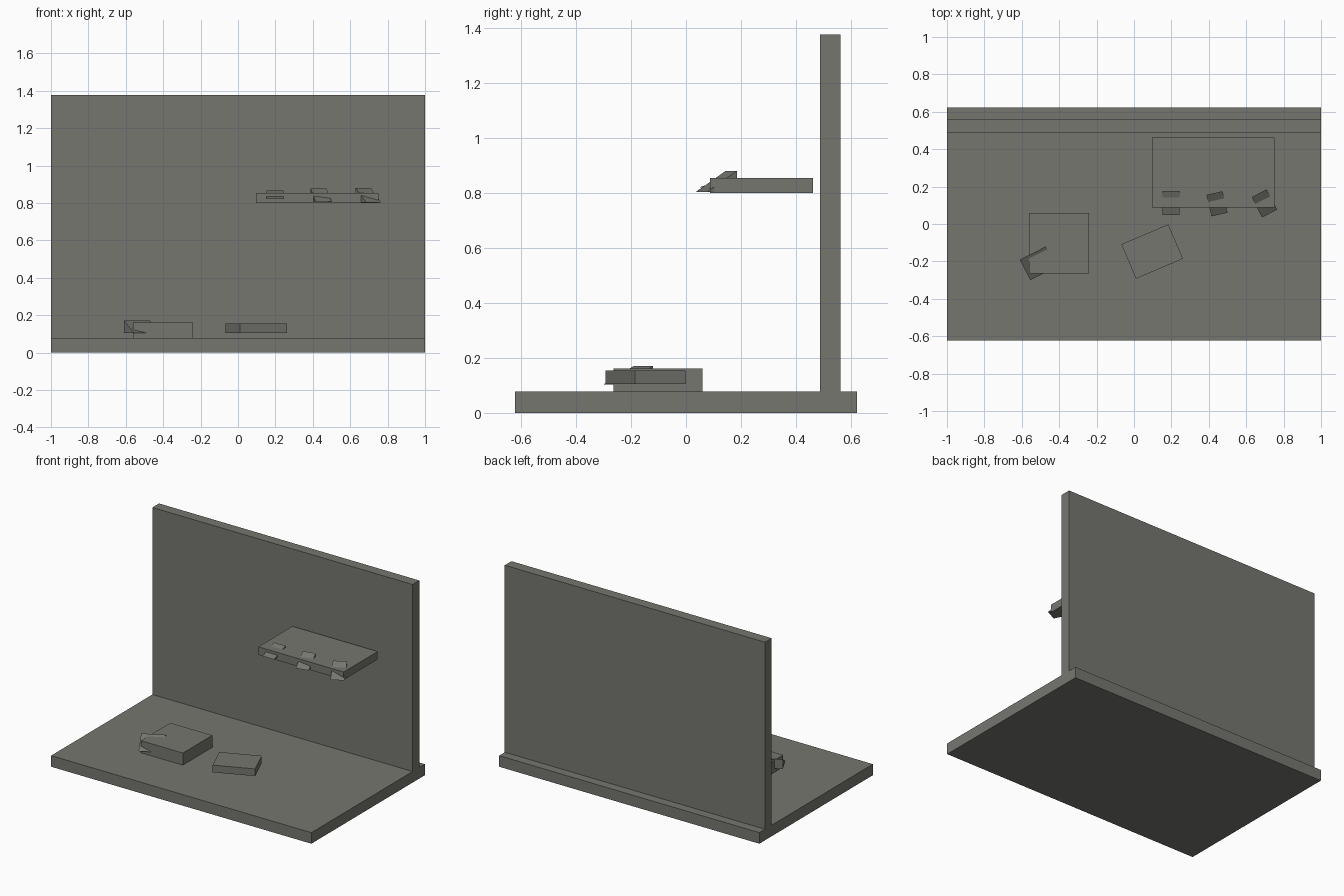
import bpy, bmesh, math
from mathutils import Matrix

if "Cube" in bpy.data.objects:
    bpy.data.objects.remove(bpy.data.objects["Cube"])

grey = bpy.data.materials.new("warm_grey")
grey.diffuse_color = (0.18, 0.18, 0.163, 1)
grey.use_nodes = True
grey.node_tree.nodes["Principled BSDF"].inputs["Base Color"].default_value = grey.diffuse_color


def finish(name, bm, center, angle):
    bm.transform(Matrix.Translation(center) @ Matrix.Rotation(math.radians(angle), 4, 'Z'))
    bmesh.ops.recalc_face_normals(bm, faces=bm.faces)
    mesh = bpy.data.meshes.new(name)
    bm.to_mesh(mesh)
    bm.free()
    mesh.materials.append(grey)
    bpy.context.collection.objects.link(bpy.data.objects.new(name, mesh))


def box(name, center, size, angle=0):
    bm = bmesh.new()
    bmesh.ops.create_cube(bm, size=1)
    bmesh.ops.scale(bm, vec=size, verts=bm.verts)
    finish(name, bm, center, angle)


def ramp(name, center, size, angle=0):
    """Triangular prism rising from its front (-y) edge to a vertical back."""
    w, d, h = (s / 2 for s in size)
    bm = bmesh.new()
    profile = [(-d, -h), (d, -h), (d, h)]
    face = bm.faces.new([bm.verts.new((-w, y, z)) for y, z in profile])
    ext = bmesh.ops.extrude_face_region(bm, geom=[face])
    moved = [g for g in ext["geom"] if isinstance(g, bmesh.types.BMVert)]
    bmesh.ops.translate(bm, verts=moved, vec=(2 * w, 0, 0))
    finish(name, bm, center, angle)


# floor slab and upright wall
box("floor_slab", (0, 0, 0.0385), (2, 1.246, 0.077))
box("back_wall", (0, 0.525, 0.7265), (2, 0.073, 1.3))

# floating shelf and low blocks
box("shelf", (0.423, 0.275, 0.827), (0.655, 0.374, 0.055))
box("square_block", (-0.401, -0.102, 0.119), (0.323, 0.323, 0.084))
box("turned_block", (0.097, -0.147, 0.13), (0.273, 0.2, 0.05), 23)

# small ramps poking through the shelf's front edge
ramp("shelf_ramp_left", (0.198, 0.112, 0.844), (0.09, 0.127, 0.047), 0)
ramp("shelf_ramp_middle", (0.444, 0.108, 0.843), (0.088, 0.118, 0.068), 13)
ramp("shelf_ramp_right", (0.697, 0.11, 0.842), (0.09, 0.122, 0.077), 27)

# ramp at the corner of the square block
ramp("block_ramp", (-0.513, -0.21, 0.137), (0.156, 0.123, 0.067), 27)
